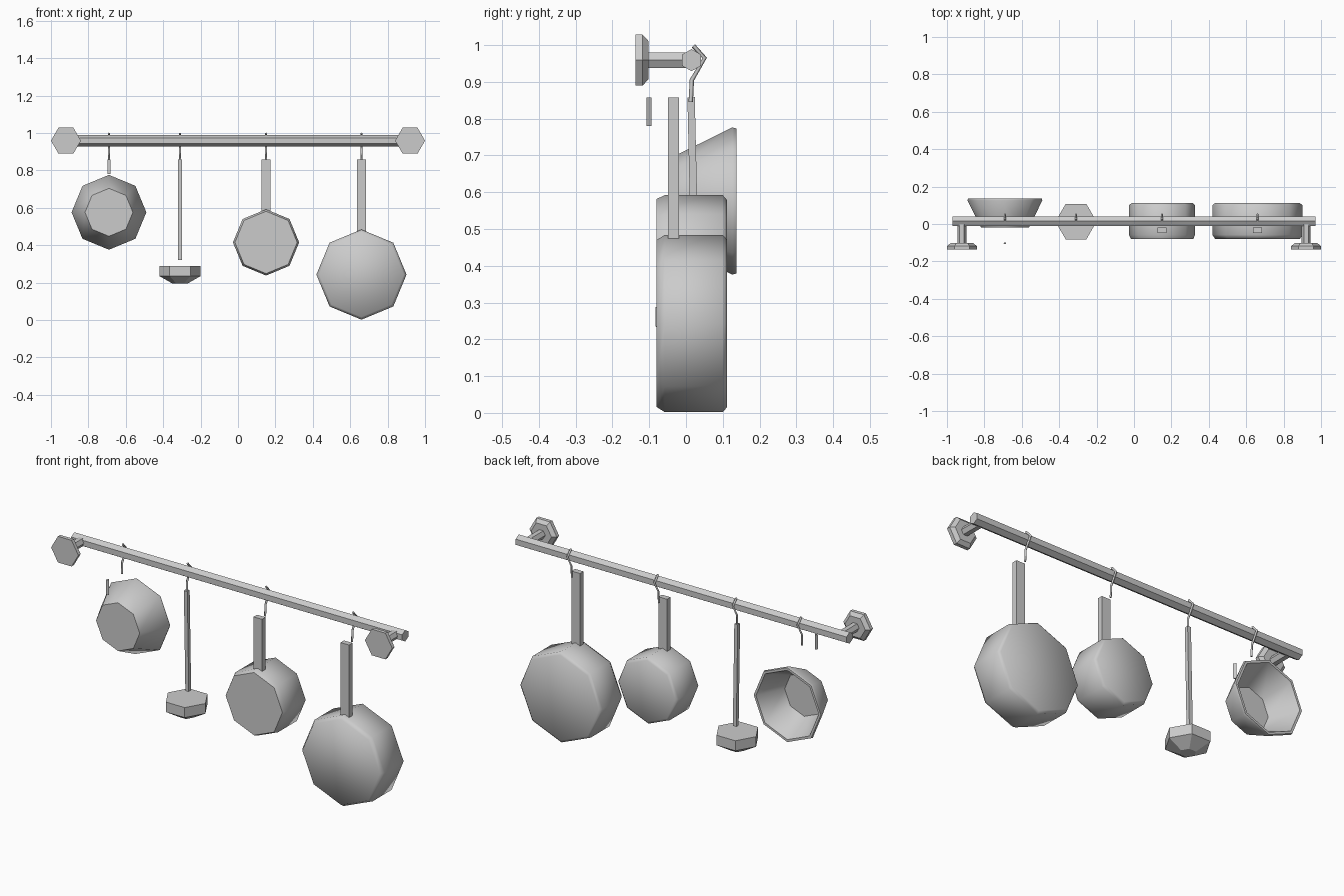
import bpy, bmesh, math
from mathutils import Vector

cube = bpy.data.objects.get("Cube")
if cube:
    bpy.data.objects.remove(cube, do_unlink=True)

metal = bpy.data.materials.new("grey metal")
metal.use_nodes = True
GREY = (0.6, 0.6, 0.6, 1)
metal.diffuse_color = GREY
metal.node_tree.nodes["Principled BSDF"].inputs["Base Color"].default_value = GREY


def finish(name, bm, loc, smooth=None):
    bmesh.ops.recalc_face_normals(bm, faces=bm.faces[:])
    mesh = bpy.data.meshes.new(name)
    bm.to_mesh(mesh)
    bm.free()
    mesh.materials.append(metal)
    obj = bpy.data.objects.new(name, mesh)
    obj.location = loc
    bpy.context.collection.objects.link(obj)
    if smooth:
        bpy.ops.object.select_all(action='DESELECT')
        obj.select_set(True)
        bpy.context.view_layer.objects.active = obj
        bpy.ops.object.shade_smooth_by_angle(angle=math.radians(smooth))
    return obj


def turned(name, profile, sides, axis, loc, turn=0, smooth=None):
    """Closed solid from (radius, distance along axis) rings."""
    bm = bmesh.new()
    rings = []
    for r, h in profile:
        ring = []
        for i in range(sides):
            a = math.radians(turn) + math.tau * i / sides
            u, v = r * math.cos(a), r * math.sin(a)
            co = {'X': (h, u, v), 'Y': (u, h, v), 'Z': (u, v, h)}[axis]
            ring.append(bm.verts.new(co))
        rings.append(ring)
    for a, b in zip(rings, rings[1:]):
        for i in range(sides):
            j = (i + 1) % sides
            bm.faces.new((a[i], a[j], b[j], b[i]))
    bm.faces.new(rings[0])
    bm.faces.new(rings[-1])
    return finish(name, bm, loc, smooth)


def box(name, size, loc):
    bm = bmesh.new()
    bmesh.ops.create_cube(bm, size=1)
    bmesh.ops.scale(bm, vec=size, verts=bm.verts[:])
    return finish(name, bm, loc)


def hook(name, x):
    curve = bpy.data.curves.new(name, 'CURVE')
    curve.dimensions = '3D'
    curve.bevel_depth = 0.006
    curve.bevel_resolution = 0
    curve.use_fill_caps = True
    path = [(0.02, 0.998), (0.051, 0.965), (0.016, 0.905), (0.013, 0.845)]
    spline = curve.splines.new('POLY')
    spline.points.add(len(path) - 1)
    for point, (y, z) in zip(spline.points, path):
        point.co = (x, y, z, 1)
    curve.materials.append(metal)
    obj = bpy.data.objects.new(name, curve)
    bpy.context.collection.objects.link(obj)
    bpy.ops.object.select_all(action='DESELECT')
    obj.select_set(True)
    bpy.context.view_layer.objects.active = obj
    bpy.ops.object.convert(target='MESH')


# Rail and its wall mounts
RAIL_Z = 0.959
turned("rail", [(0.03, -0.97), (0.03, 0.97)], 6, 'X', (0, 0.015, RAIL_Z), turn=90)
for side, sx in (("left", 1), ("right", -1)):
    at = (sx * 0.92, 0, RAIL_Z)
    turned(side + "_mount_plate", [(0.08, -0.137), (0.08, -0.118), (0.06, -0.102)],
           6, 'Y', at)
    turned(side + "_mount_stem", [(0.024, -0.11), (0.024, 0.015)], 6, 'Y', at)

# Hooks
BOWL_X, LADLE_X, SMALL_X, LARGE_X = -0.69, -0.31, 0.15, 0.66
for label, x in (("bowl", BOWL_X), ("ladle", LADLE_X),
                 ("small_pan", SMALL_X), ("large_pan", LARGE_X)):
    hook(label + "_hook", x)

# Hollow bowl, open to the back, with its small hanging tab
turned("bowl", [(0.128, -0.02), (0.2, 0.126), (0.197, 0.137), (0.184, 0.137), (0.115, -0.005)],
       8, 'Y', (BOWL_X, 0, 0.576), smooth=58)
turned("bowl_tab", [(0.009, 0.78), (0.009, 0.858)], 3, 'Z', (BOWL_X, -0.103, 0), turn=90)

# Ladle
turned("ladle_head", [(0.04, 0.195), (0.11, 0.235), (0.11, 0.288)],
       6, 'Z', (LADLE_X, 0.013, 0))
ladle_handle = box("ladle_handle", (0.02, 0.02, 0.536), (LADLE_X, 0.02, 0.59))
ladle_handle.rotation_euler.x = 0.023


# Pans with flat handles
def pan(label, x, z, r):
    turned(label, [(r * 0.94, -0.08), (r, -0.058), (r, 0.1), (r - 0.014, 0.112)],
           8, 'Y', (x, 0, z), smooth=60)
    bottom, top = z + r - 0.02, 0.858
    box(label + "_handle", (0.05, 0.029, top - bottom), (x, -0.034, (top + bottom) / 2))


pan("small_pan", SMALL_X, 0.415, 0.177)
pan("large_pan", LARGE_X, 0.243, 0.241)
